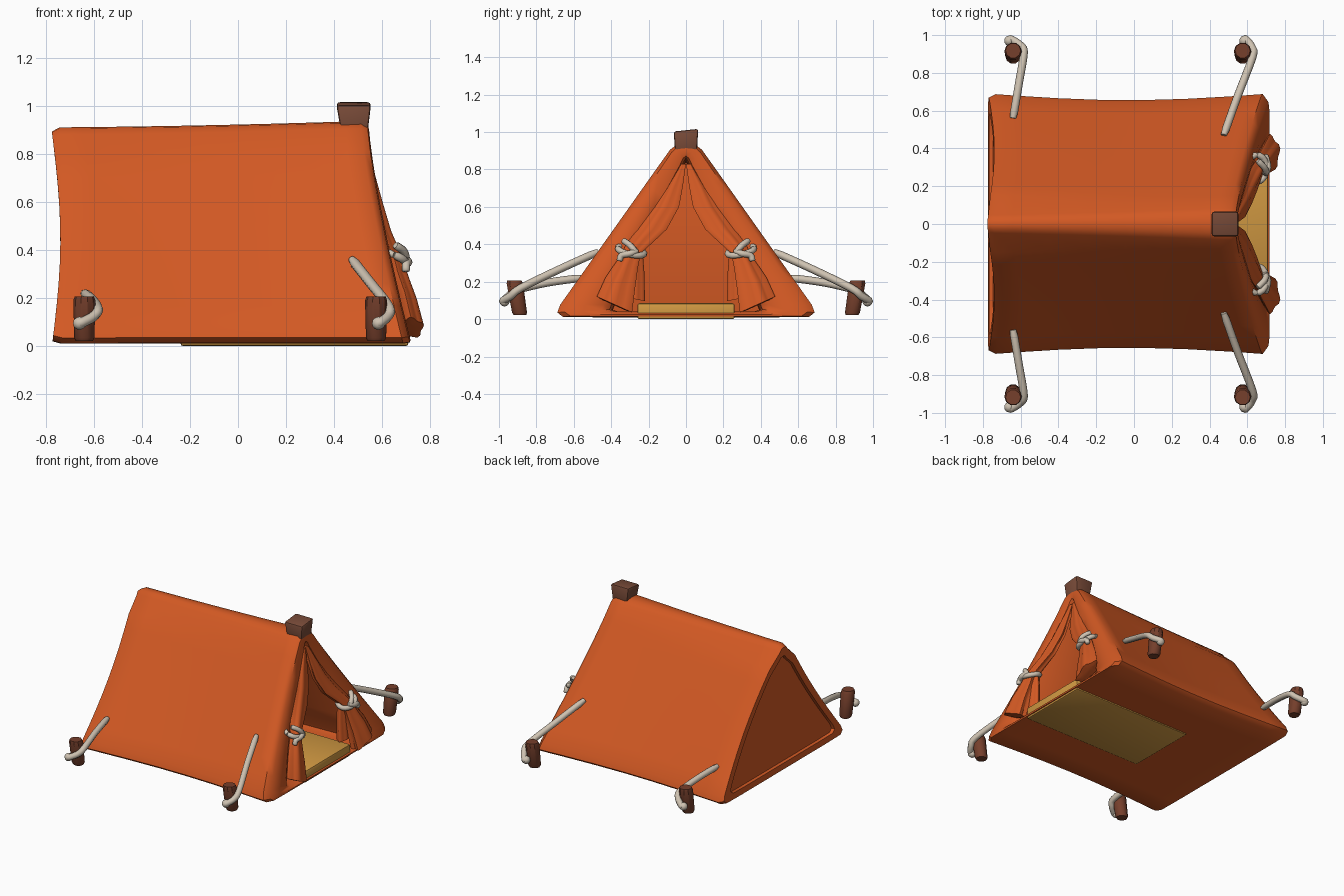
import bpy, bmesh, math
from mathutils import Vector

cube = bpy.data.objects.get("Cube")
if cube:
    bpy.data.objects.remove(cube, do_unlink=True)


def material(name, rgb):
    m = bpy.data.materials.new(name)
    m.use_nodes = True
    m.diffuse_color = (*rgb, 1)
    m.node_tree.nodes["Principled BSDF"].inputs["Base Color"].default_value = (*rgb, 1)
    return m


ORANGE = material("orange canvas", (0.65, 0.1, 0.017))
BROWN = material("dark wood", (0.19, 0.07, 0.04))
RUST = material("reddish wood", (0.18, 0.05, 0.025))
ROPE = material("pale rope", (0.62, 0.54, 0.44))
MAT = material("yellow mat", (0.64, 0.32, 0.055))


def finish(name, bm, mat, angle=40):
    bmesh.ops.recalc_face_normals(bm, faces=bm.faces)
    mesh = bpy.data.meshes.new(name)
    bm.to_mesh(mesh)
    bm.free()
    ob = bpy.data.objects.new(name, mesh)
    bpy.context.collection.objects.link(ob)
    mesh.materials.append(mat)
    bpy.ops.object.select_all(action="DESELECT")
    bpy.context.view_layer.objects.active = ob
    ob.select_set(True)
    bpy.ops.object.shade_smooth_by_angle(angle=math.radians(angle))
    return ob


def loft(name, rings, mat, angle=40, mirrored_caps=False):
    """Skin a list of closed rings and cap both ends."""
    bm = bmesh.new()
    rows = [[bm.verts.new(p) for p in ring] for ring in rings]
    n = len(rows[0])
    for a, b in zip(rows, rows[1:]):
        for i in range(n):
            j = (i + 1) % n
            bm.faces.new((a[i], a[j], b[j], b[i]))
    for row in (rows[0], rows[-1]):
        if mirrored_caps:  # strips between left and right points
            for i in range(n // 2):
                quad = [row[i], row[i + 1], row[-i - 1], row[-i % n]]
                bm.faces.new(list(dict.fromkeys(quad)))
        else:
            bm.faces.new(row)
    return finish(name, bm, mat, angle)


def tube(name, points, radius, mat, steps=4):
    """Round-ended rope through the points."""
    pts = [Vector(p) for p in points]
    path = []
    for i in range(len(pts) - 1):
        a, b = pts[i], pts[i + 1]
        p, q = pts[max(i - 1, 0)], pts[min(i + 2, len(pts) - 1)]
        for k in range(steps):
            t = k / steps
            path.append(0.5 * (2 * a + (b - p) * t + (2 * p - 5 * a + 4 * b - q) * t * t
                               + (3 * a - p - 3 * b + q) * t ** 3))
    path.append(pts[-1])
    rings = []
    side = None
    for i, c in enumerate(path):
        d = (path[min(i + 1, len(path) - 1)] - path[max(i - 1, 0)]).normalized()
        side = d.orthogonal() if side is None else side - d * side.dot(d)
        side.normalize()
        up = d.cross(side)
        r = radius * (0.75 if i in (0, len(path) - 1) else 1)
        rings.append([c + r * (side * math.cos(k * math.tau / 8) + up * math.sin(k * math.tau / 8))
                      for k in range(8)])
    return loft(name, rings, mat, 60)


# Tent canvas: outer skin, rolled doorway lip and hollow inside in one loft
def back_x(z):
    return -0.775 + 0.035 * math.sin(math.pi * min(z / 0.9, 1))


def front_x(z):
    return 0.54 + 0.18 * max((0.9 - z) / 0.9, 0) ** 1.3


def profile(floor, low, high, top):
    slope = [Vector(low).lerp(Vector(high), i / 9) for i in range(10)]
    half = [Vector(p) for p in floor] + slope + [Vector(p) for p in top]
    return half + [Vector((-p.x, p.y)) for p in reversed(half[1:-1])]


outer = profile([(0, 0.01), (0.25, 0.01), (0.5, 0.01), (0.66, 0.012), (0.69, 0.035)],
                (0.675, 0.075), (0.085, 0.89), [(0.05, 0.915), (0, 0.92)])
inner = profile([(0, 0.04), (0.15, 0.04), (0.3, 0.04), (0.38, 0.04), (0.41, 0.05)],
                (0.4, 0.075), (0.025, 0.79), [(0.01, 0.83), (0, 0.845)])


def section(prof, t, scale=1, push=0):
    ring = []
    for p in prof:
        y, z = p.x * scale, 0.35 + (p.y - 0.35) * scale
        y *= 1 - 0.05 * math.sin(math.pi * min(max(t, 0), 1))
        if z > 0.8:
            y *= 0.55 + 0.45 * t
        x = back_x(z) + (front_x(z) - back_x(z)) * t + push
        ring.append((x, y, z + 0.02 * t * t * z - 0.01 * (1 - t) * z))
    return ring


rings = [section(outer, 0, 0.84, 0.02), section(outer, 0, 0.85, 0.0), section(outer, 0, 0.97)]
rings += [section(outer, t) for t in (0.025, 0.1, 0.25, 0.4, 0.55, 0.7, 0.85, 0.93, 0.98)]
lip = [o.lerp(i, 0.5) for o, i in zip(outer, inner)]
rings += [section([o.lerp(i, 0.15) for o, i in zip(outer, inner)], 1.0), section(lip, 1.0, 1, 0.005),
          section([o.lerp(i, 0.85) for o, i in zip(outer, inner)], 0.995)]
rings += [section(inner, t) for t in (0.97, 0.7, 0.4, 0.08)]
loft("tent_canvas", rings, ORANGE, 45, True)


# Sleeping mat on the floor, running out of the doorway
def box(name, lo, hi, mat, bevel):
    bm = bmesh.new()
    bmesh.ops.create_cube(bm, size=1)
    for v in bm.verts:
        v.co = [lo[k] if v.co[k] < 0 else hi[k] for k in range(3)]
    bmesh.ops.bevel(bm, geom=bm.edges[:], offset=bevel, segments=2, affect="EDGES", profile=0.5)
    return finish(name, bm, mat)


box("sleeping_mat", (-0.24, -0.26, 0), (0.71, 0.26, 0.085), MAT, 0.012)

# Ridge post end, flared and slightly slanted at the top
post = box("ridge_post", (0.43, -0.058, 0.88), (0.54, 0.058, 1.01), BROWN, 0.01)
for v in post.data.vertices:
    if v.co.z > 0.95:
        v.co.x = 0.482 + (v.co.x - 0.485) * 1.28
        v.co.z += 0.12 * v.co.y
        v.co.y *= 1.12


# Door curtains gathered by ties, with flared hems
def curtain(name, s, rows, folds, depth_phase=0.0):
    rings = []
    for x, y, z, width, depth, slant in rows:
        ring = []
        for k in range(24):
            a = k * math.tau / 24
            r = 1 + 0.13 * math.cos(folds * a + depth_phase)
            dy = width * r * math.cos(a)
            ring.append((x + depth * r * math.sin(a), s * (y + dy), z + slant * dy))
        rings.append(ring)
    return loft(name, rings, ORANGE, 50)


drape = [(0.525, 0.015, 0.83, 0.015, 0.015, 0), (0.55, 0.06, 0.71, 0.045, 0.02, 0),
         (0.575, 0.1, 0.6, 0.065, 0.025, 0), (0.605, 0.175, 0.48, 0.075, 0.03, 0),
         (0.63, 0.24, 0.41, 0.065, 0.035, 0), (0.65, 0.285, 0.36, 0.045, 0.035, 0.2),
         (0.665, 0.31, 0.29, 0.055, 0.04, 0.3), (0.695, 0.345, 0.19, 0.075, 0.045, 0.4),
         (0.72, 0.375, 0.075, 0.09, 0.05, 0.45), (0.715, 0.375, 0.07, 0.06, 0.03, 0.45)]
tail = [(0.635, 0.265, 0.37, 0.03, 0.025, 0), (0.635, 0.262, 0.25, 0.036, 0.03, 0),
        (0.64, 0.265, 0.105, 0.042, 0.035, 0.2), (0.64, 0.265, 0.11, 0.025, 0.02, 0.2)]

for side, s in (("left", 1), ("right", -1)):
    curtain("curtain_" + side, s, drape, 5)
    curtain("curtain_tail_" + side, s, tail, 4, 1.0)

    # Tie cord around the gathered curtain, with a knot and two loose ends
    loop = [(0.65 + 0.052 * math.sin(a), s * (0.295 + 0.072 * math.cos(a)),
             0.365 + 0.015 * math.cos(a) - 0.02 * math.sin(a))
            for a in (k * math.tau / 10 for k in range(11))]
    tube("tie_loop_" + side, loop, 0.017, ROPE, 2)
    tube("tie_upper_end_" + side, [(0.7, s * 0.27, 0.36), (0.69, s * 0.3, 0.395),
                                   (0.655, s * 0.335, 0.42)], 0.017, ROPE)
    tube("tie_lower_end_" + side, [(0.69, s * 0.26, 0.365), (0.71, s * 0.3, 0.35),
                                   (0.7, s * 0.345, 0.34), (0.7, s * 0.355, 0.31)], 0.017, ROPE)

    # Pegs and guy ropes at each corner
    guys = {
        "door": (0.575, [(0.475, 0.47, 0.36), (0.55, 0.68, 0.265), (0.628, 0.885, 0.165),
                         (0.625, 0.935, 0.125), (0.595, 0.975, 0.1), (0.585, 0.978, 0.095)]),
        "rear": (-0.64, [(-0.64, 0.56, 0.22), (-0.61, 0.74, 0.195), (-0.583, 0.905, 0.155),
                         (-0.6, 0.945, 0.125), (-0.645, 0.975, 0.1), (-0.66, 0.978, 0.095)]),
    }
    for end, (px, path) in guys.items():
        path = [(x, s * y, z) for x, y, z in path]
        tube(f"guy_rope_{end}_{side}", path, 0.021, ROPE)
        knot = bmesh.new()
        bmesh.ops.create_icosphere(knot, subdivisions=2, radius=0.028)
        bmesh.ops.translate(knot, verts=knot.verts, vec=(path[-1][0], s * 0.97, 0.095))
        finish(f"rope_knot_{end}_{side}", knot, ROPE, 60)
        rows = [(0.022, 0.036, 0.888), (0.035, 0.042, 0.89), (0.19, 0.046, 0.915), (0.207, 0.04, 0.918)]
        loft(f"peg_{end}_{side}", [[(px + r * math.cos(k * math.tau / 10),
                                     s * (y + r * math.sin(k * math.tau / 10)), z)
                                    for k in range(10)] for z, r, y in rows], RUST, 35)
